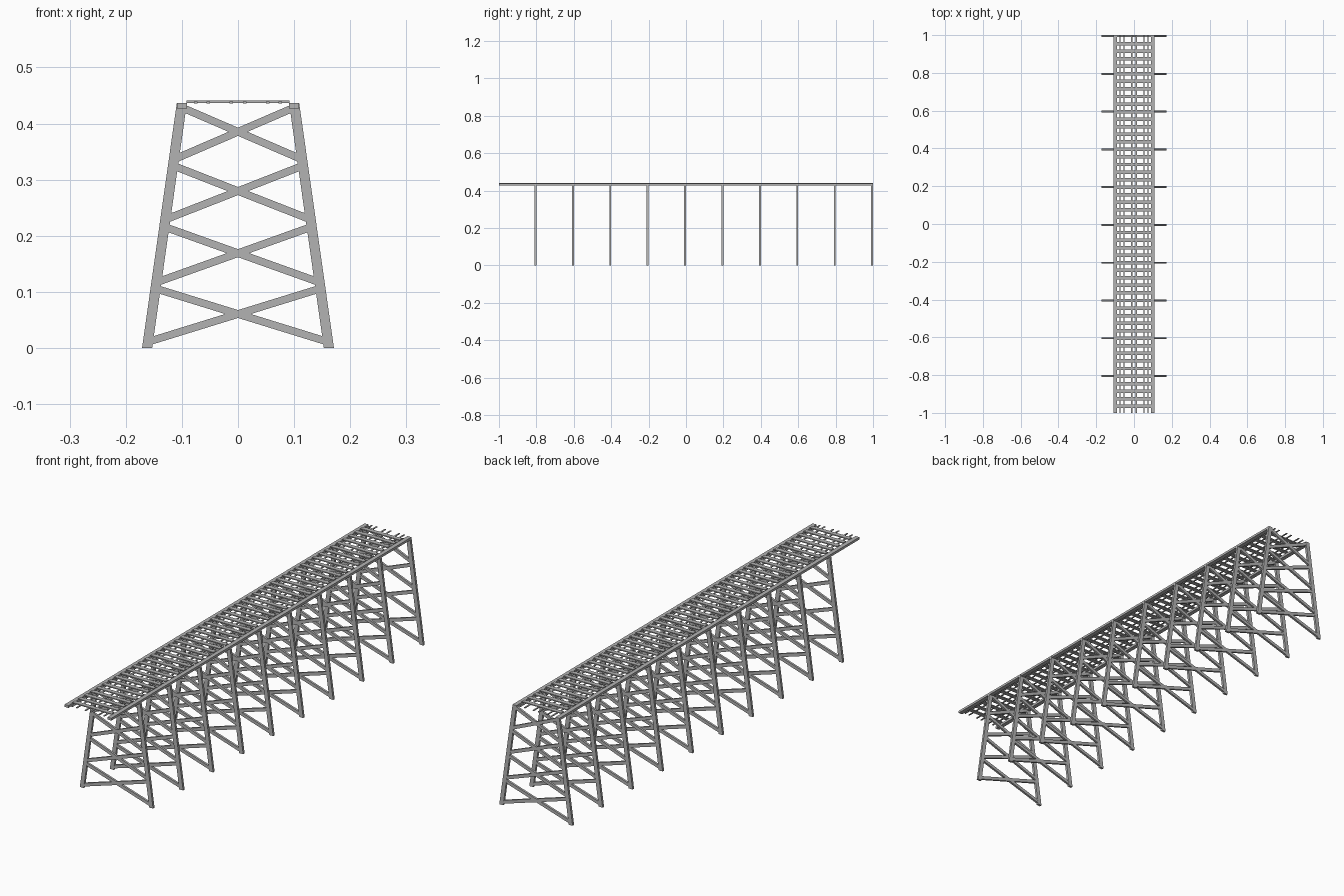
import bpy
import bmesh
from mathutils import Vector

cube = bpy.data.objects.get("Cube")
if cube:
    bpy.data.objects.remove(cube, do_unlink=True)

grey = bpy.data.materials.new("weathered grey")
grey.use_nodes = True
colour = (0.45, 0.45, 0.45, 1)
grey.diffuse_color = colour
grey.node_tree.nodes["Principled BSDF"].inputs["Base Color"].default_value = colour


def finish(bm, name):
    bmesh.ops.recalc_face_normals(bm, faces=bm.faces)
    mesh = bpy.data.meshes.new(name)
    bm.to_mesh(mesh)
    bm.free()
    mesh.materials.append(grey)
    obj = bpy.data.objects.new(name, mesh)
    bpy.context.collection.objects.link(obj)
    return obj


def prism(bm, outline, y, depth):
    """Extrude an outline of (x, z) points along y, centred on y."""
    front = [bm.verts.new((x, y - depth / 2, z)) for x, z in outline]
    face = bm.faces.new(front)
    out = bmesh.ops.extrude_face_region(bm, geom=[face])
    moved = [v for v in out["geom"] if isinstance(v, bmesh.types.BMVert)]
    bmesh.ops.translate(bm, verts=moved, vec=(0, depth, 0))


def bar(bm, start, end, width, y, depth):
    a, b = Vector(start), Vector(end)
    d = (b - a).normalized() * width / 2
    n = Vector((-d.y, d.x))
    prism(bm, [a + n, b + n, b - n, a - n], y, depth)


def rect(x0, x1, z0, z1):
    return [(x0, z0), (x1, z0), (x1, z1), (x0, z1)]


TOP = 0.437


def leg_x(z):
    """Centre of the sloping leg at height z."""
    return 0.162 - 0.062 * z / TOP


# Trestle bents: two sloping legs and four crossed brace panels
panels = [(0.011, 0.106), (0.117, 0.216), (0.229, 0.325), (0.336, 0.429)]
for i in range(10):
    y = 0.995 - 0.2 * i
    bm = bmesh.new()
    for s in (-1, 1):
        prism(bm, [(s * 0.171, 0), (s * 0.153, 0),
                   (s * 0.091, TOP), (s * 0.109, TOP)], y, 0.010)
        for low, high in panels:
            bar(bm, (s * leg_x(low), low), (-s * leg_x(high), high), 0.0135, y, 0.009)
    finish(bm, f"trestle_bent_{i + 1}")

# Edge beams along both sides of the deck
for s, side in ((1, "left"), (-1, "right")):
    bm = bmesh.new()
    prism(bm, rect(s * 0.091, s * 0.109, TOP - 0.010, TOP), 0, 2)
    finish(bm, f"{side}_edge_beam")

# Thin lengthwise stringers
bm = bmesh.new()
for s in (-1, 1):
    for x in (0.012, 0.053, 0.075):
        prism(bm, rect(s * x - 0.003, s * x + 0.003, 0.436, 0.439), 0, 2)
finish(bm, "deck_stringers")

# Cross ties
bm = bmesh.new()
for i in range(49):
    prism(bm, rect(-0.092, 0.092, 0.437, 0.441), -0.965 + 0.04 * i, 0.018)
finish(bm, "cross_ties")
